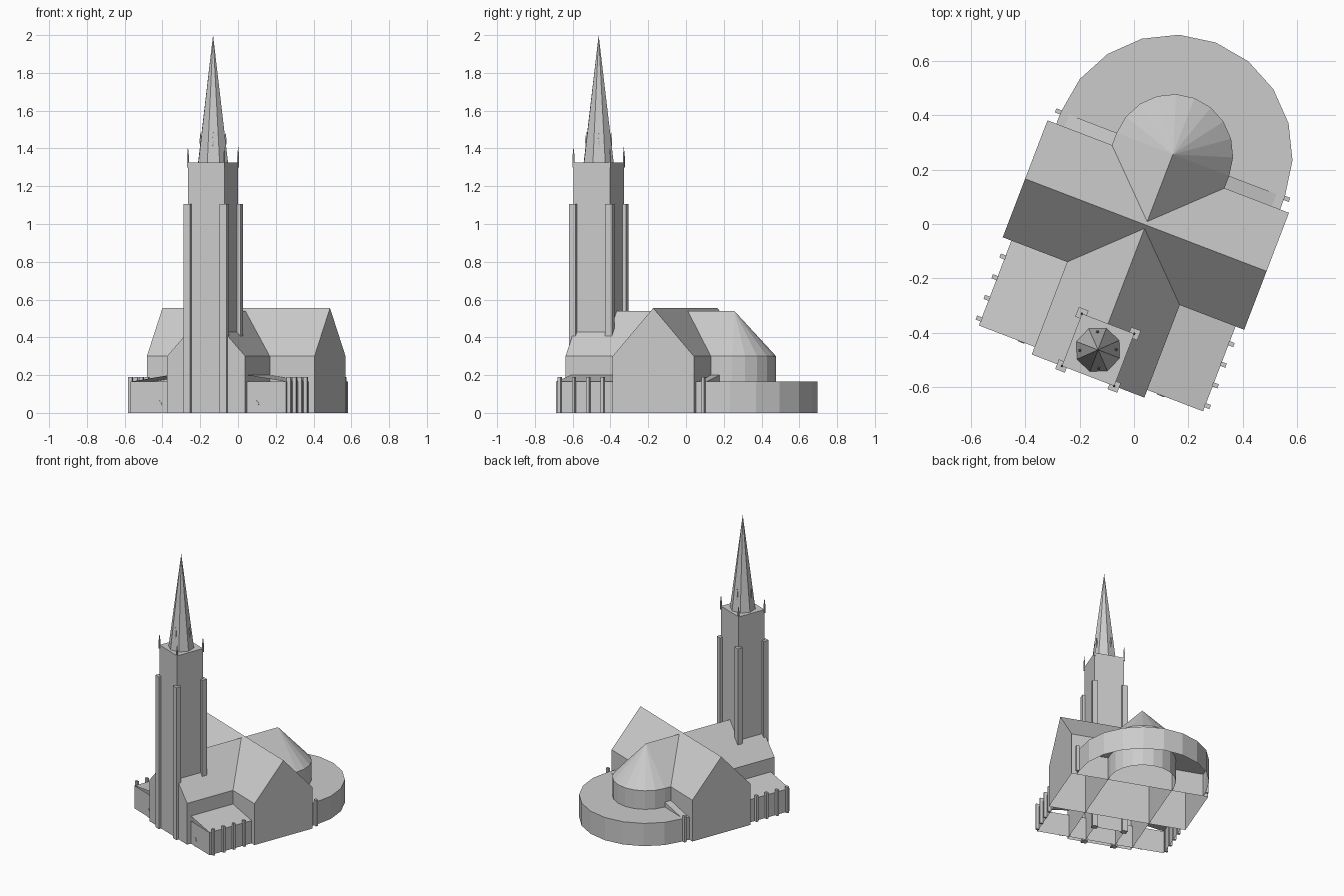
import bpy, bmesh
from math import pi, cos, sin, radians
from mathutils import Vector

if "Cube" in bpy.data.objects:
    bpy.data.objects.remove(bpy.data.objects["Cube"])

TURN = radians(-20.95)   # the plan stands turned on the ground
CX = 0.042               # centre line of the plan
TOWER_Y = -0.479
APSE_Y = 0.29
NAVE_W, AISLE_W = 0.2215, 0.441
EAVES, RIDGE, LOW = 0.30, 0.54, 0.165

stone = bpy.data.materials.new("grey stone")
stone.use_nodes = True
GREY = (0.6, 0.6, 0.6, 1)
stone.diffuse_color = GREY
stone.node_tree.nodes["Principled BSDF"].inputs["Base Color"].default_value = GREY


def finish(name, bm):
    bmesh.ops.recalc_face_normals(bm, faces=bm.faces)
    mesh = bpy.data.meshes.new(name)
    bm.to_mesh(mesh)
    bm.free()
    mesh.materials.append(stone)
    obj = bpy.data.objects.new(name, mesh)
    obj.rotation_euler.z = TURN
    bpy.context.collection.objects.link(obj)
    return obj


def sweep(bm, points, offset, open_bottom=True, drop=None):
    """Extrude a closed outline; leave the underside open, drop the cap facing a direction."""
    face = bm.faces.new([bm.verts.new(p) for p in points])
    new = bmesh.ops.extrude_face_region(bm, geom=[face], use_keep_orig=True)["geom"]
    verts = [v for v in new if isinstance(v, bmesh.types.BMVert)]
    bmesh.ops.translate(bm, verts=verts, vec=offset)
    faces = list({f for v in list(face.verts) + verts for f in v.link_faces})
    bmesh.ops.recalc_face_normals(bm, faces=faces)
    down = Vector((0, 0, -1))
    gone = [f for f in faces if (open_bottom and f.normal.dot(down) > 0.9)
            or (drop and f.normal.dot(Vector(drop)) > 0.9)]
    bmesh.ops.delete(bm, geom=gone, context='FACES')


def block(bm, x, y, hx, hy, z0, z1, open_bottom=False, drop=None):
    pts = [(x - hx, y - hy, z0), (x + hx, y - hy, z0), (x + hx, y + hy, z0), (x - hx, y + hy, z0)]
    sweep(bm, pts, (0, 0, z1 - z0), open_bottom, drop)


def spike(bm, x, y, r, z0, z1, sides=4, phase=pi / 4):
    ring = [bm.verts.new((x + r * cos(phase + 2 * pi * i / sides),
                          y + r * sin(phase + 2 * pi * i / sides), z0)) for i in range(sides)]
    tip = bm.verts.new((x, y, z1))
    for i in range(sides):
        bm.faces.new((ring[i], ring[(i + 1) % sides], tip))
    bm.faces.new(ring)


def arc(r, steps=10):
    return [(CX + r * cos(pi * i / steps), APSE_Y + r * sin(pi * i / steps)) for i in range(steps + 1)]


def gable(half, eaves, ridge):
    return [(-half, 0), (half, 0), (half, eaves), (0, ridge), (-half, eaves)]


# Nave and choir under one long gable roof
bm = bmesh.new()
front = TOWER_Y - 0.103
sweep(bm, [(CX + u, front, z) for u, z in gable(NAVE_W, EAVES, RIDGE)],
      (0, APSE_Y - front, 0), drop=(0, 1, 0))
finish("nave", bm)

# Transept crossing the nave
bm = bmesh.new()
sweep(bm, [(CX - 0.475, 0.012 + u, z) for u, z in gable(0.23, EAVES, 0.555)], (0.95, 0, 0))
finish("transept", bm)

# Rounded apse with half-cone roof
bm = bmesh.new()
tip = bm.verts.new((CX, APSE_Y, RIDGE))
low = [bm.verts.new((x, y, 0)) for x, y in arc(NAVE_W)]
top = [bm.verts.new((x, y, EAVES)) for x, y in arc(NAVE_W)]
for i in range(len(low) - 1):
    bm.faces.new((low[i], low[i + 1], top[i + 1], top[i]))
    bm.faces.new((top[i], top[i + 1], tip))
finish("apse", bm)

# Low ambulatory around the apse
bm = bmesh.new()
plan = [(CX - 0.44, 0.242), (CX + 0.44, 0.242)] + arc(0.44)
sweep(bm, [(x, y, 0) for x, y in plan], (0, 0, LOW))
finish("ambulatory", bm)

# Side aisle walls, open under their lean-to roofs
bm = bmesh.new()
block(bm, CX, -0.385, AISLE_W, 0.167, 0, LOW, open_bottom=True, drop=(0, 0, 1))
finish("aisle_walls", bm)

# Lean-to roofs over the aisles and beside the choir
bm = bmesh.new()
for side in (-1, 1):
    for y0, y1, outer in ((-0.552, -0.218, AISLE_W), (0.242, APSE_Y, 0.407)):
        inner_x, outer_x = CX + side * NAVE_W, CX + side * outer
        bm.faces.new([bm.verts.new(p) for p in (
            (inner_x, y0, 0.2), (outer_x, y0, LOW), (outer_x, y1, LOW), (inner_x, y1, 0.2))])
        if y0 > 0:
            bm.faces.new([bm.verts.new(p) for p in (
                (inner_x, y1, LOW), (outer_x, y1, LOW), (inner_x, y1, 0.2))])
finish("lean_to_roofs", bm)

# Small buttresses along the aisles
bm = bmesh.new()
for side in (-1, 1):
    for y in [-0.528 + 0.0813 * i for i in range(4)] + [0.287]:
        block(bm, CX + side * 0.449, y, 0.011, 0.008, 0, 0.19)
finish("aisle_buttresses", bm)

# Pointed doors at the aisle fronts
bm = bmesh.new()
for side in (-1, 1):
    shape = [(-0.014, 0), (0.014, 0), (0.014, 0.04), (0.009, 0.055),
             (0, 0.066), (-0.009, 0.055), (-0.014, 0.04)]
    sweep(bm, [(CX + side * 0.275 + u, -0.555, z) for u, z in shape], (0, 0.004, 0), False)
finish("aisle_doors", bm)

# Tower shaft
bm = bmesh.new()
block(bm, CX, TOWER_Y, 0.103, 0.103, 0, 1.325, open_bottom=True)
finish("tower", bm)

# Corner buttresses and pinnacles of the tower
piers, pins = bmesh.new(), bmesh.new()
for sx in (-1, 1):
    for sy in (-1, 1):
        x, y = CX + sx * 0.103, TOWER_Y + sy * 0.103
        block(piers, x, y, 0.019, 0.019, 0, 1.105)
        block(pins, x, y, 0.004, 0.004, 1.3, 1.36)
        spike(pins, x, y, 0.0057, 1.36, 1.41)
finish("tower_buttresses", piers)
finish("tower_pinnacles", pins)

# Octagonal spire with four narrow dormers
bm = bmesh.new()
spike(bm, CX, TOWER_Y, 0.085, 1.325, 2.0, 8, 0)
finish("spire", bm)
bm = bmesh.new()
for i in range(4):
    a = radians(22.5) + i * pi / 2
    x, y = CX + 0.066 * cos(a), TOWER_Y + 0.066 * sin(a)
    spike(bm, x, y, 0.008, 1.44, 1.49, 4, a + pi / 4)
    spike(bm, x, y, 0.008, 1.44, 1.38, 4, a + pi / 4)
finish("spire_dormers", bm)
